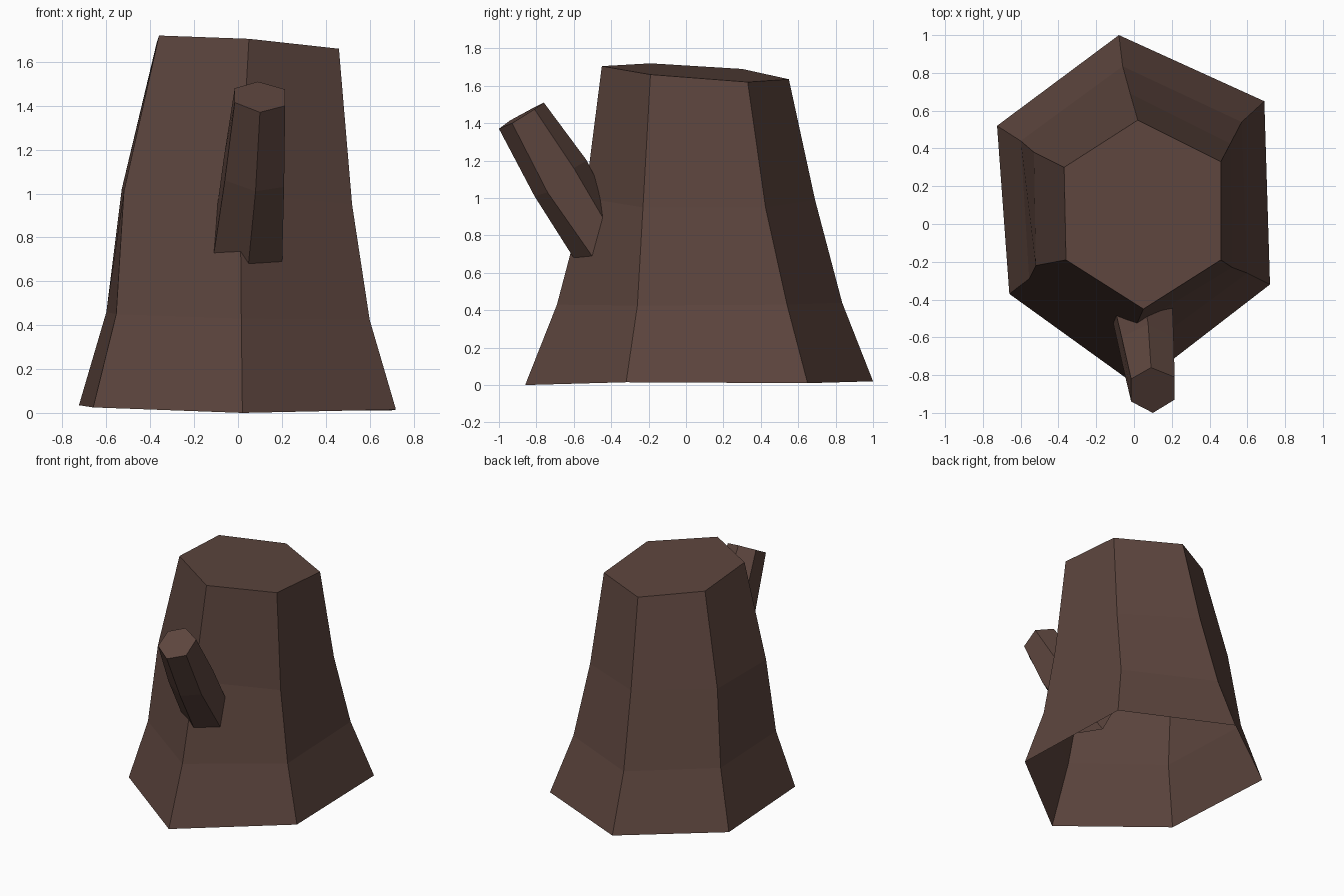
import bpy
import bmesh

# One bark colour for the whole model
bark = bpy.data.materials.new("bark_brown")
bark.diffuse_color = (0.109, 0.060, 0.048, 1.0)


def loft(name, rings):
    """Skin six-sided rings from bottom to top; cap the top, leave the bottom open."""
    bm = bmesh.new()
    loops = [[bm.verts.new(p) for p in ring] for ring in rings]
    for low, high in zip(loops, loops[1:]):
        n = len(low)
        for i in range(n):
            j = (i + 1) % n
            bm.faces.new((low[i], low[j], high[j], high[i]))
    bm.faces.new(loops[-1])
    mesh = bpy.data.meshes.new(name)
    bm.to_mesh(mesh)
    bm.free()
    mesh.materials.append(bark)
    obj = bpy.data.objects.new(name, mesh)
    bpy.context.collection.objects.link(obj)
    return obj


# Trunk: irregular flared hexagon, counter-clockwise from the front corner
loft("trunk", [
    [(0.02, -0.86, 0.00), (0.72, -0.32, 0.015), (0.69, 0.65, 0.01),
     (-0.08, 1.00, 0.02), (-0.725, 0.52, 0.035), (-0.66, -0.37, 0.025)],
    [(0.015, -0.69, 0.43), (0.60, -0.26, 0.425), (0.57, 0.54, 0.43),
     (-0.06, 0.835, 0.44), (-0.60, 0.44, 0.46), (-0.555, -0.29, 0.45)],
    [(0.01, -0.54, 1.00), (0.52, -0.23, 0.95), (0.51, 0.425, 0.95),
     (-0.02, 0.69, 0.99), (-0.53, 0.38, 1.02), (-0.52, -0.22, 1.01)],
    [(0.05, -0.45, 1.705), (0.46, -0.19, 1.66), (0.46, 0.33, 1.62),
     (0.02, 0.55, 1.635), (-0.37, 0.30, 1.69), (-0.36, -0.19, 1.72)],
])

# Branch stub: tapered hexagon leaning out of the front, rooted inside the trunk
loft("branch_stub", [
    [(0.04, -0.55, 0.60), (0.20, -0.46, 0.63), (0.20, -0.36, 0.75),
     (0.04, -0.33, 0.80), (-0.12, -0.37, 0.75), (-0.12, -0.48, 0.66)],
    [(0.08, -0.81, 1.01), (0.21, -0.74, 1.03), (0.21, -0.60, 1.16),
     (0.075, -0.53, 1.20), (-0.065, -0.60, 1.16), (-0.06, -0.75, 1.06)],
    [(0.10, -1.00, 1.37), (0.215, -0.93, 1.40), (0.215, -0.81, 1.475),
     (0.09, -0.76, 1.51), (-0.015, -0.82, 1.48), (-0.015, -0.94, 1.415)],
])
